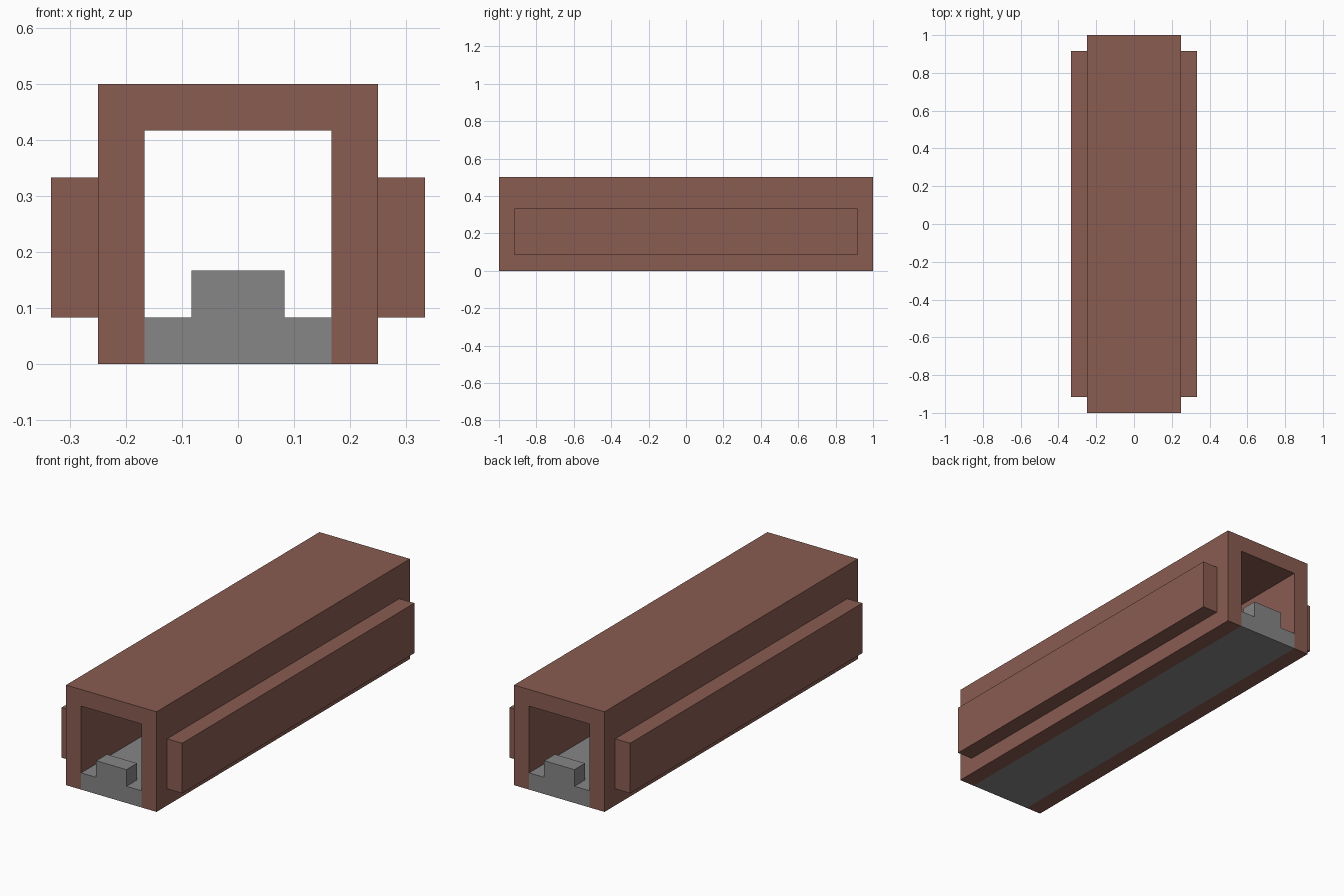
import bpy
import bmesh

default = bpy.data.objects.get("Cube")
if default:
    bpy.data.objects.remove(default, do_unlink=True)

U = 1 / 12  # wall thickness, the module of the whole model


def make_material(name, rgb):
    mat = bpy.data.materials.new(name)
    mat.use_nodes = True
    mat.diffuse_color = (*rgb, 1)
    mat.node_tree.nodes["Principled BSDF"].inputs["Base Color"].default_value = (*rgb, 1)
    return mat


def extrude_profile(name, profile, y0, y1, mat):
    """Extrude an x-z outline, given in modules, from y0 to y1."""
    bm = bmesh.new()
    face = bm.faces.new([bm.verts.new((x * U, y0 * U, z * U)) for x, z in profile])
    geom = bmesh.ops.extrude_face_region(bm, geom=[face])["geom"]
    verts = [g for g in geom if isinstance(g, bmesh.types.BMVert)]
    bmesh.ops.translate(bm, verts=verts, vec=(0, (y1 - y0) * U, 0))
    bmesh.ops.recalc_face_normals(bm, faces=bm.faces)
    mesh = bpy.data.meshes.new(name)
    bm.to_mesh(mesh)
    bm.free()
    mesh.materials.append(mat)
    obj = bpy.data.objects.new(name, mesh)
    bpy.context.collection.objects.link(obj)
    return obj


def rectangle(x0, x1, z0, z1):
    return [(x0, z0), (x1, z0), (x1, z1), (x0, z1)]


brown = make_material("reddish brown", (0.25, 0.107, 0.083))
grey = make_material("mid grey", (0.24, 0.24, 0.24))

# Outer shell: an upside-down channel, open at both ends
arch = [(-3, 0), (-3, 6), (3, 6), (3, 0), (2, 0), (2, 5), (-2, 5), (-2, 0)]
extrude_profile("shell", arch, -12, 12, brown)

# Floor plate between the walls
extrude_profile("floor", rectangle(-2, 2, 0, 1), -12, 12, grey)

# Raised stop at each end of the floor
for name, y in (("front_stop", -12), ("back_stop", 11)):
    extrude_profile(name, rectangle(-1, 1, 1, 2), y, y + 1, grey)

# Long rib on each side wall
for name, x in (("right_rib", -4), ("left_rib", 3)):
    extrude_profile(name, rectangle(x, x + 1, 1, 4), -11, 11, brown)
